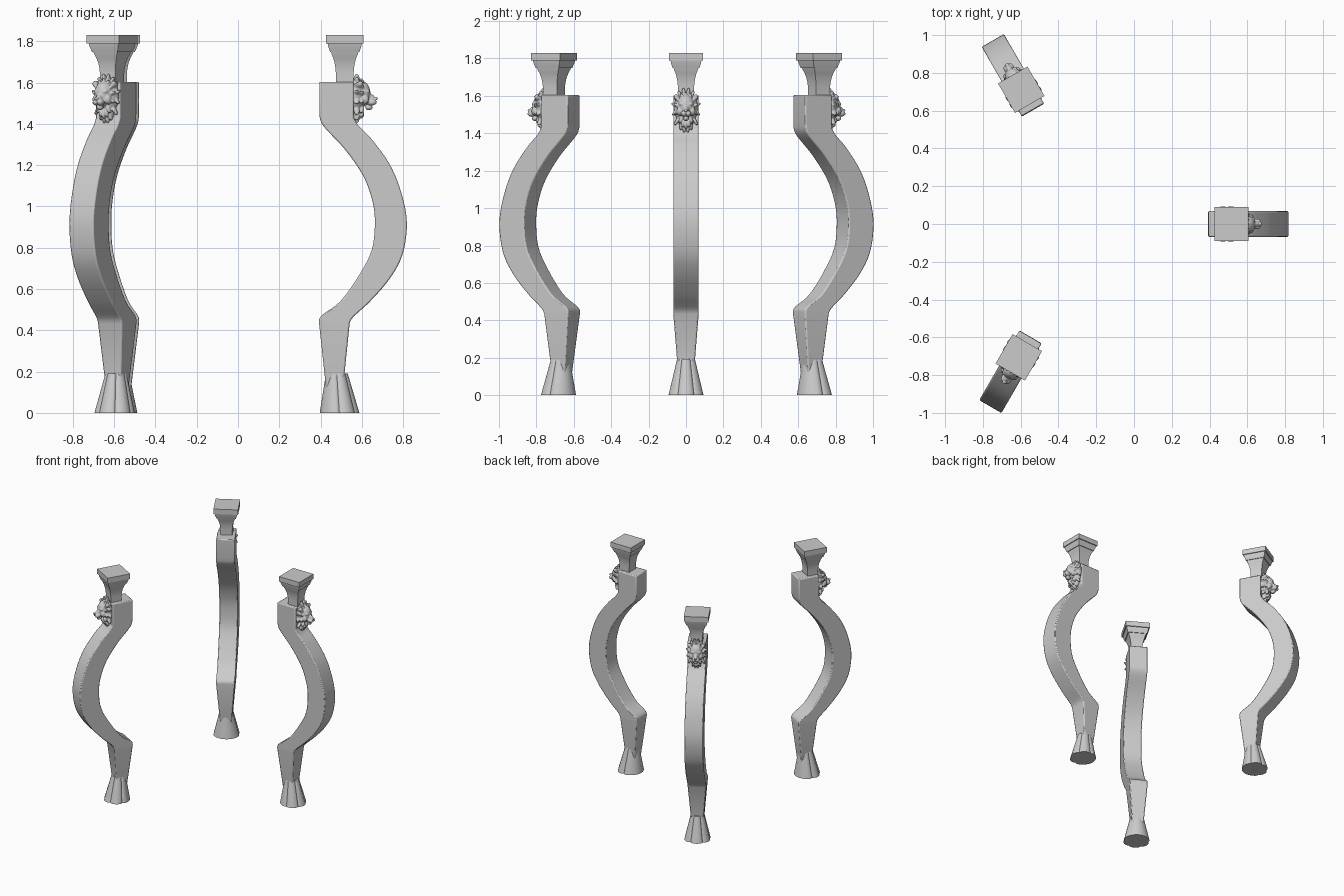
import bpy, bmesh, math
from mathutils import Vector, Matrix

if "Cube" in bpy.data.objects:
    bpy.data.objects.remove(bpy.data.objects["Cube"])

CX = 0.517  # centre of the cap of the leg pointing along +x


def make_object(name, bm, angle=35):
    bmesh.ops.recalc_face_normals(bm, faces=bm.faces)
    mesh = bpy.data.meshes.new(name)
    bm.to_mesh(mesh)
    bm.free()
    ob = bpy.data.objects.new(name, mesh)
    bpy.context.collection.objects.link(ob)
    bpy.ops.object.select_all(action='DESELECT')
    ob.select_set(True)
    bpy.context.view_layer.objects.active = ob
    bpy.ops.object.shade_smooth_by_angle(angle=math.radians(angle))
    return ob


def loft(rings):
    bm = bmesh.new()
    loops = [[bm.verts.new(p) for p in r] for r in rings]
    for a, b in zip(loops, loops[1:]):
        for i in range(len(a)):
            j = (i + 1) % len(a)
            bm.faces.new((a[i], a[j], b[j], b[i]))
    bm.faces.new(loops[0])
    bm.faces.new(loops[-1])
    return bm


def catmull(pts, n):
    out = []
    for i in range(len(pts) - 1):
        a, b, c, d = (Vector(pts[min(max(k, 0), len(pts) - 1)]) for k in (i - 1, i, i + 1, i + 2))
        for s in range(n):
            t = s / n
            out.append(0.5 * (2 * b + (c - a) * t + (2 * a - 5 * b + 4 * c - d) * t * t
                              + (3 * b - a - 3 * c + d) * t ** 3))
    return out + [Vector(pts[-1])]


# Curved leg: outer (x, z) and inner (x, z) stations
outer = [(.560, 1.43), (.585, 1.39), (.648, 1.325), (.735, 1.204), (.790, 1.07), (.818, .922),
         (.797, .767), (.735, .650), (.640, .54), (.560, .466), (.541, .435)]
inner = [(.394, 1.45), (.412, 1.392), (.517, 1.277), (.605, 1.150), (.650, 1.03), (.663, .922),
         (.648, .79), (.588, .67), (.495, .54), (.405, .472), (.392, .44)]
path = [(.56, 1.604, .394, 1.604, .068)]
for o, i in zip(catmull(outer, 5), catmull(inner, 5)):
    path.append((o.x, o.y, i.x, i.y, .068))
path += [(.516, .19, .419, .19, .048), (.50, .02, .437, .02, .035)]
leg = make_object("curved_leg", loft(
    [[(ox, -w, oz), (ox, w, oz), (ix, w, iz), (ix, -w, iz)] for ox, oz, ix, iz, w in path]))
bev = leg.modifiers.new("soft_edges", 'BEVEL')
bev.width = .007
bev.segments = 2
bev.limit_method = 'ANGLE'
bev.angle_limit = math.radians(45)

# Square capital on top
cap_profile = [(1.58, .043), (1.645, .043), (1.67, .045), (1.695, .049), (1.72, .056), (1.74, .064),
               (1.748, .066), (1.748, .071), (1.775, .080), (1.79, .083), (1.79, .09), (1.83, .09)]
cap = make_object("capital", loft(
    [[(CX + r * sx, r * sy, z) for sx, sy in ((-1, -1), (1, -1), (1, 1), (-1, 1))]
     for z, r in cap_profile]), 25)


# Paw foot: fluted outside, plain rounded heel inside
def foot_ring(z):
    t = 1 - z / .192
    rx, ry = .052 + .043 * t, .050 + .047 * t
    cx = .478 + .013 * t
    ring = []
    for k in range(96):
        a = 2 * math.pi * k / 96
        flute = 1.0
        if math.cos(a) > -.26:
            flute = .89 + .13 * abs(math.cos(a * 3.0)) ** .6
        ring.append((cx + rx * flute * math.cos(a), ry * flute * math.sin(a), z))
    return ring


foot = make_object("paw_foot", loft([foot_ring(z) for z in (0, .012, .05, .1, .15, .192)]), 40)


# Lion head: many blobs fused into one carved form
bm = bmesh.new()


def blob(x, y, z, rx, ry, rz, roll=0, pitch=0, mirror=False):
    for s in ((1, -1) if mirror else (1,)):
        m = (Matrix.Translation((x, s * y, z)) @ Matrix.Rotation(s * roll, 4, 'X')
             @ Matrix.Rotation(pitch, 4, 'Y') @ Matrix.Diagonal((rx, ry, rz, 1)))
        bmesh.ops.create_icosphere(bm, subdivisions=3, radius=1, matrix=m)


blob(.565, 0, 1.535, .048, .064, .088)                      # mane mass
blob(.563, 0, 1.465, .035, .040, .055)                      # mane point
blob(.600, 0, 1.545, .042, .044, .062)                      # skull
blob(.635, 0, 1.525, .034, .016, .022, pitch=.35)           # nose bridge
blob(.670, 0, 1.523, .008, .011, .007)                      # nose
blob(.648, .012, 1.505, .024, .016, .016, mirror=True)      # muzzle
blob(.634, 0, 1.480, .018, .016, .014)                      # chin
blob(.622, .022, 1.555, .018, .016, .010, roll=.25, mirror=True)   # brow
blob(.628, .021, 1.541, .008, .009, .005, mirror=True)      # eye
blob(.612, .034, 1.518, .022, .016, .024, mirror=True)      # cheek
blob(.592, .050, 1.592, .014, .014, .017, roll=-.6, mirror=True)   # ear
# Mane locks in two rings
for count, ry, rz, x, size in ((16, .058, .088, .575, .025), (14, .047, .068, .597, .021)):
    for k in range(count):
        a = 2 * math.pi * (k + .5) / count
        drop = -.018 if math.sin(a) < -.3 else 0
        narrow = .72 if math.sin(a) < -.6 else 1
        blob(x, ry * narrow * math.cos(a), 1.532 + rz * math.sin(a) + drop,
             .014, .009, size, roll=(a - math.pi / 2) * .75 if math.sin(a) > 0
             else (a - 1.5 * math.pi) * .5)
head = make_object("lion_head", bm, 60)
rem = head.modifiers.new("fuse", 'REMESH')
rem.mode = 'VOXEL'
rem.voxel_size = .0035
rem.use_smooth_shade = True
smo = head.modifiers.new("soften", 'SMOOTH')
smo.iterations = 2

# Two more legs, turned a third of a circle each
for n, (x, y, deg) in enumerate(((-.597, .711, 120), (-.610, -.706, 240)), 2):
    m = (Matrix.Translation((x, y, 0)) @ Matrix.Rotation(math.radians(deg), 4, 'Z')
         @ Matrix.Translation((-CX, 0, 0)))
    for part in (leg, cap, foot, head):
        dup = part.copy()
        dup.name = f"{part.name}_{n}"
        dup.matrix_world = m
        bpy.context.collection.objects.link(dup)
